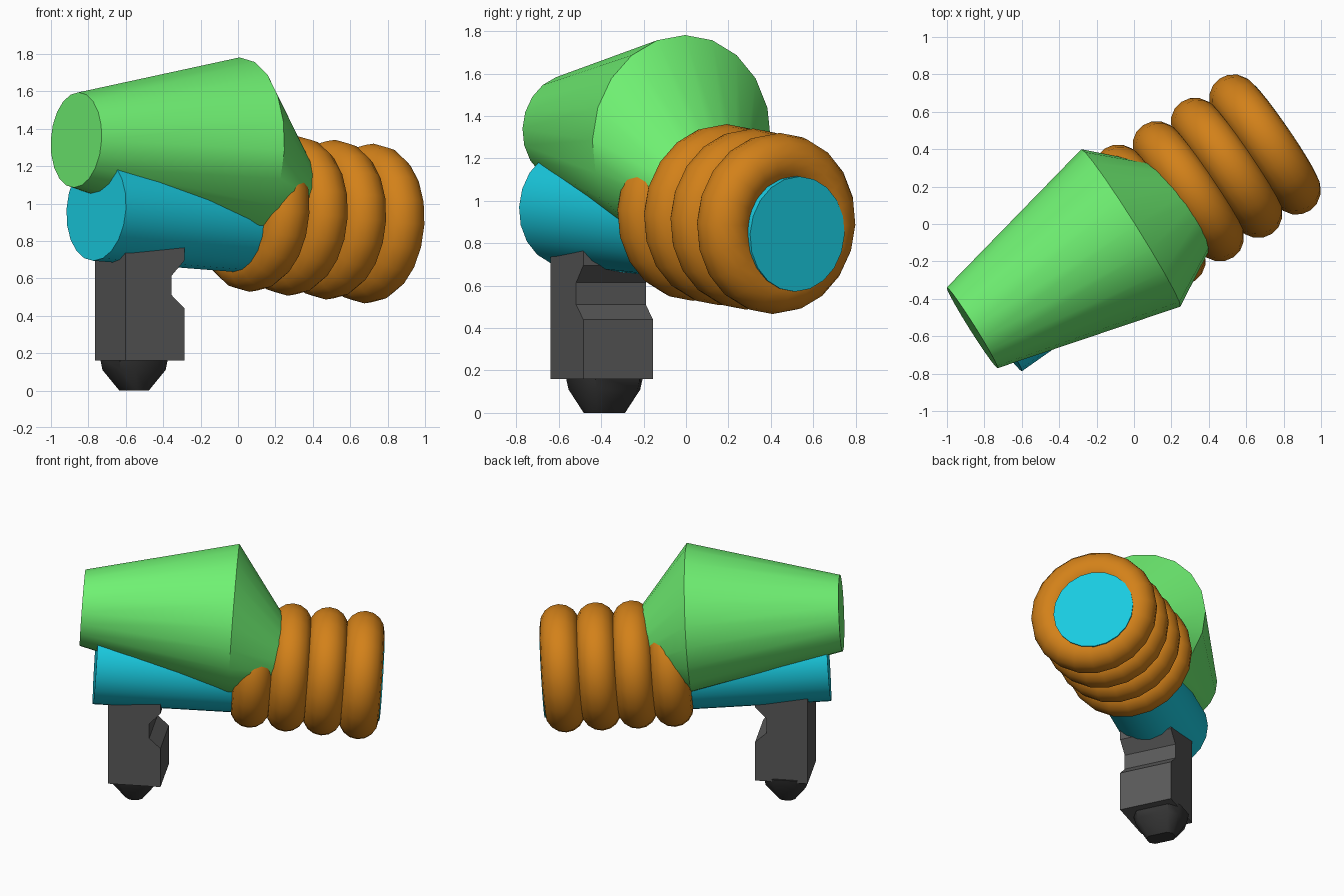
import bpy, bmesh, math
from mathutils import Vector, Matrix

if "Cube" in bpy.data.objects:
    bpy.data.objects.remove(bpy.data.objects["Cube"])

SIDES = 20


def material(name, rgb):
    m = bpy.data.materials.new(name)
    m.diffuse_color = (*rgb, 1)
    m.use_nodes = True
    m.node_tree.nodes["Principled BSDF"].inputs["Base Color"].default_value = m.diffuse_color
    return m


green = material("green", (0.16, 0.88, 0.17))
cyan = material("cyan", (0.01, 0.60, 0.75))
orange = material("orange", (0.65, 0.22, 0.01))
grey = material("grey", (0.10, 0.10, 0.10))
dark = material("dark_grey", (0.035, 0.035, 0.035))


def finish(ob, mat, angle=30):
    ob.data.materials.append(mat)
    bpy.ops.object.select_all(action='DESELECT')
    ob.select_set(True)
    bpy.context.view_layer.objects.active = ob
    bpy.ops.object.shade_smooth_by_angle(angle=math.radians(angle))
    return ob


def loft(name, loops, mat, angle=30):
    """Skin equal-length point loops and cap both ends."""
    bm = bmesh.new()
    rows = [[bm.verts.new(p) for p in loop] for loop in loops]
    n = len(rows[0])
    for a, b in zip(rows, rows[1:]):
        for i in range(n):
            j = (i + 1) % n
            bm.faces.new((a[i], a[j], b[j], b[i]))
    bm.faces.new(rows[0][::-1])
    bm.faces.new(rows[-1])
    bmesh.ops.recalc_face_normals(bm, faces=bm.faces)
    me = bpy.data.meshes.new(name)
    bm.to_mesh(me)
    bm.free()
    ob = bpy.data.objects.new(name, me)
    bpy.context.collection.objects.link(ob)
    return finish(ob, mat, angle)


def heading(yaw, slope):
    y = math.radians(yaw)
    return Vector((math.cos(y), math.sin(y), slope)).normalized()


def ring(center, direction, radius):
    side = Vector((0, 0, 1)).cross(direction).normalized()
    up = direction.cross(side)
    return [Vector(center) + radius * (math.sin(t) * side + math.cos(t) * up)
            for t in (2 * math.pi * i / SIDES for i in range(SIDES))]


# Upper tank: widens forward, then a nose drops into the coils
d = heading(32.2, -0.06)
loft("upper_tank", [ring((-0.865, -0.555, 1.34), d, 0.255),
                    ring((-0.017, -0.021, 1.285), d, 0.497),
                    ring((0.322, 0.119, 1.02), d, 0.22)], green)

# Barrel tube
start, end = Vector((-0.758, -0.56, 0.97)), Vector((0.792, 0.525, 0.843))
d = (end - start).normalized()
loft("barrel", [ring(start, d, 0.277), ring(end, d, 0.272)], cyan)

# Coils around the barrel
first, last = Vector((0.085, 0.05, 0.955)), Vector((0.70, 0.425, 0.893))
rot = heading(34.5, -0.07).to_track_quat('Z', 'Y').to_euler()
for i in range(4):
    bpy.ops.mesh.primitive_torus_add(location=first.lerp(last, i / 3), rotation=rot,
                                     major_radius=0.298, minor_radius=0.13,
                                     major_segments=SIDES, minor_segments=16)
    ob = bpy.context.object
    ob.name = f"coil_{i + 1}"
    finish(ob, orange, 60)

# Grip: notched side profile (u, z) extruded across its width
place = Matrix.Translation((-0.525, -0.3975, 0)) @ Matrix.Rotation(math.radians(26.2), 4, 'Z')
profile = [(-0.1755, 0.16), (0.1755, 0.16), (0.1755, 0.44), (0.10, 0.51), (0.10, 0.615),
           (0.1755, 0.695), (0.1755, 0.88), (-0.1755, 0.88)]
loft("grip", [[place @ Vector((u, v, z)) for u, z in profile] for v in (-0.183, 0.183)], grey)


# Grip foot: tapered block under the grip
def foot_loop(u, v, z):
    return [place @ Vector((-0.022 + a * u / 2, 0.025 + b * v / 2, z))
            for a, b in ((-.5, -1), (.5, -1), (1, -.7), (1, .7), (.5, 1), (-.5, 1), (-1, .7), (-1, -.7))]


loft("grip_foot", [foot_loop(0.29, 0.34, 0.18), foot_loop(0.27, 0.31, 0.11),
                   foot_loop(0.11, 0.19, 0.0)], dark, 50)
